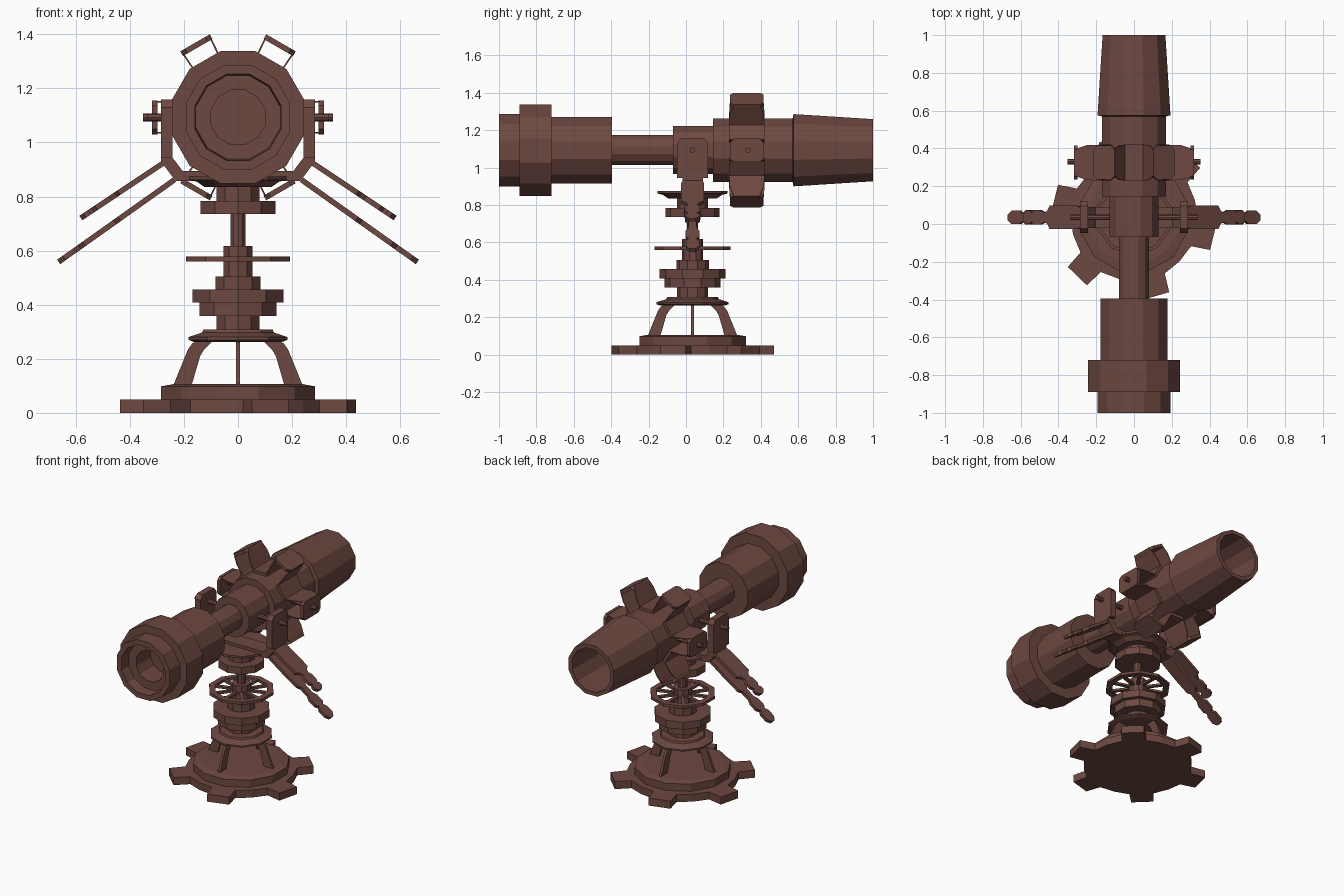
import bpy, bmesh
from math import sin, cos, pi, radians
from mathutils import Matrix, Vector

if "Cube" in bpy.data.objects:
    bpy.data.objects.remove(bpy.data.objects["Cube"])

CY, CZ = 0.035, 1.093          # pedestal centre in y, barrel axis height
X, Y, Z = Vector((1, 0, 0)), Vector((0, 1, 0)), Vector((0, 0, 1))
mat = bpy.data.materials.new("brown_metal")
mat.diffuse_color = (0.155, 0.065, 0.053, 1)
mat.use_nodes = True
mat.node_tree.nodes["Principled BSDF"].inputs["Base Color"].default_value = mat.diffuse_color


def frame(origin, xa, ya):
    """Matrix with local x and y along the given axes."""
    xa, ya = xa.normalized(), ya.normalized()
    m = Matrix((xa, ya, xa.cross(ya))).transposed().to_4x4()
    m.translation = origin
    return m


def finish(name, bm):
    bmesh.ops.remove_doubles(bm, verts=bm.verts, dist=1e-5)
    bmesh.ops.recalc_face_normals(bm, faces=bm.faces)
    me = bpy.data.meshes.new(name)
    bm.to_mesh(me)
    bm.free()
    me.materials.append(mat)
    ob = bpy.data.objects.new(name, me)
    bpy.context.collection.objects.link(ob)
    return ob


def lathe(name, profile, sides, m, turn=0.0, closed=False):
    """Spin (radius, height) points about local z."""
    bm = bmesh.new()
    rings = []
    for r, h in profile:
        rings.append([bm.verts.new(m @ Vector((r * cos(turn + 2 * pi * i / sides),
                                               r * sin(turn + 2 * pi * i / sides), h)))
                      for i in range(sides)])
    pairs = list(zip(rings, rings[1:]))
    if closed:
        pairs.append((rings[-1], rings[0]))
    for a, b in pairs:
        for i in range(sides):
            j = (i + 1) % sides
            bm.faces.new((a[i], a[j], b[j], b[i]))
    return finish(name, bm)


def prism(name, pts, t, m):
    """Extrude a local xy outline, thickness t centred on local z."""
    bm = bmesh.new()
    lo = [bm.verts.new(m @ Vector((x, y, -t / 2))) for x, y in pts]
    hi = [bm.verts.new(m @ Vector((x, y, t / 2))) for x, y in pts]
    n = len(pts)
    bm.faces.new(lo)
    bm.faces.new(hi)
    for i in range(n):
        j = (i + 1) % n
        bm.faces.new((lo[i], lo[j], hi[j], hi[i]))
    return finish(name, bm)


def mirrored(half):
    """Complete an outline symmetric about local x."""
    return half + [(x, -y) for x, y in reversed(half) if abs(y) > 1e-6]


def box(w, h, c=0.0):
    """Rectangle outline with chamfered corners (half sizes)."""
    if c == 0:
        return [(-w, -h), (w, -h), (w, h), (-w, h)]
    return [(-w + c, -h), (w - c, -h), (w, -h + c), (w, h - c),
            (w - c, h), (-w + c, h), (-w, h - c), (-w, -h + c)]


# ---- Barrel: one turned 12-sided profile along y, hollow at both ends
along_y = frame(Vector((0, 0, CZ)), Z, X)
lathe("barrel", [(0, -.78), (.104, -.78), (.104, -.93), (.16, -.93), (.165, -1), (.2, -1),
                 (.2, -.89), (.253, -.89), (.253, -.72), (.184, -.72), (.184, -.395),
                 (.083, -.395), (.083, -.07), (.133, -.07), (.133, .145), (.175, .145),
                 (.175, .57), (.2, .575), (.172, 1), (.145, 1), (.145, .5), (0, .5)],
      12, along_y, pi / 12)

# ---- Clamp ring: six raised plates on sheet legs, low panels in between
for k in range(6):
    a = radians(60 * k)
    rad = Vector((cos(a), 0, sin(a)))
    tan = Vector((-sin(a), 0, cos(a)))
    c = Vector((0, .325, CZ))
    prism("clamp_plate", box(.09, .063, .02), .02, frame(c + rad * .308, Y, tan))
    for s in (-1, 1):
        p0, p1 = c + rad * .175 + tan * .049 * s, c + rad * .302 + tan * .058 * s
        d = p1 - p0
        prism("clamp_leg", [(-.095, 0), (.095, 0), (.092, d.length * .6), (.075, d.length),
                            (-.075, d.length), (-.092, d.length * .6)], .006, frame(p0, Y, d))
    b = a + radians(30)
    rad2, tan2 = Vector((cos(b), 0, sin(b))), Vector((-sin(b), 0, cos(b)))
    prism("clamp_panel", box(.095, .05), .02, frame(c + rad2 * .178, Y, tan2))

# ---- Yoke with arm plates, pins and handles
outer = [(.285, 1.1), (.285, .93), (.23, .857)]
inner = [(.205, .895), (.243, .945), (.243, 1.1)]
right = outer + [(-x, z) for x, z in reversed(outer)]
right += [(-x, z) for x, z in reversed(inner)] + inner
prism("yoke", right, .11, frame(Vector((0, CY, 0)), X, Z))

for s in (-1, 1):
    side = X * s
    arm = [(-.083, .945), (.083, .945), (.083, 1.13), (.06, 1.158), (-.06, 1.158), (-.083, 1.13)]
    prism("yoke_arm", arm, .042, frame(Vector((s * .264, CY, 0)), Y, Z))
    lathe("trunnion_pin", [(0, .1), (.015, .1), (.015, .335), (0, .335)], 8,
          frame(Vector((0, CY, CZ)), Y, Z * s))
    lathe("clamp_pin", [(0, .16), (.015, .16), (.015, .352), (0, .352)], 8,
          frame(Vector((0, .33, CZ)), Y, Z * s))
    # upper and lower handles: flat bars with a wide root and lobed grip
    down = Vector((s * .3, 0, -.2))
    grip = [(0, .05), (.03, .062), (.2, .062), (.215, .035), (.235, .025), (.26, .038),
            (.3, .038), (.315, .024), (.33, .036), (.35, .036), (.368, .016)]
    prism("upper_handle", mirrored(grip), .02,
          frame(Vector((s * .275, CY, .925)), down, Y))
    low = [(0, .045), (.15, .045), (.25, .04), (.27, .022), (.33, .022), (.36, .038),
           (.41, .038), (.43, .02), (.45, .036), (.5, .036), (.525, .016)]
    prism("lower_handle", mirrored(low), .02,
          frame(Vector((s * .235, CY, .862)), Vector((s * .43, 0, -.305)), Y))

# ---- Pedestal column, ten-sided
base = Matrix.Translation((0, CY, 0))
lathe("column", [(0, .262), (.17, .262), (.193, .27), (.193, .28), (.14, .297), (.135, .308),
                 (.083, .308), (.083, .358), (.15, .358), (.15, .408), (.177, .408),
                 (.177, .457), (.087, .457), (.087, .505), (.057, .505), (.057, .617),
                 (.029, .617), (.029, .735), (.145, .735), (.145, .783), (.083, .783),
                 (.083, .835), (.13, .835), (.16, .855), (.188, .862), (.188, .875), (0, .875)],
      10, base, pi / 2)

# ---- Hand wheel
lathe("wheel_rim", [(.165, .56), (.203, .56), (.203, .578), (.165, .578)], 10, base, pi / 2, True)
for k in range(5):
    a = pi / 2 + k * pi / 5
    d = Vector((cos(a), sin(a), 0))
    prism("wheel_spoke", box(.175, .011), .014, frame(Vector((0, CY, .569)), d, Z.cross(d)))

# ---- Toothed base, upper tier and arched legs
gear = []
for k in range(6):
    a = radians(46 + 60 * k)
    d, t = Vector((cos(a), sin(a))), Vector((-sin(a), cos(a)))
    gear += [tuple(d * r + t * w) for r, w in ((.33, -.075), (.432, -.07), (.432, .07), (.33, .075))]
    gear.append((.335 * cos(a + pi / 6), .335 * sin(a + pi / 6)))
prism("base_gear", gear, .05, Matrix.Translation((0, CY, .025)))
lathe("base_tier", [(0, .045), (.295, .045), (.295, .098), (.25, .106), (0, .106)], 12, base, pi / 12)

leg = [(.24, .1), (.185, .235), (.168, .258), (.14, .27), (.09, .27), (.125, .235), (.14, .21), (.172, .1)]
for k in range(4):
    a = k * pi / 2
    prism("base_leg", leg, .016, frame(Vector((0, CY, 0)), Vector((cos(a), sin(a), 0)), Z))
